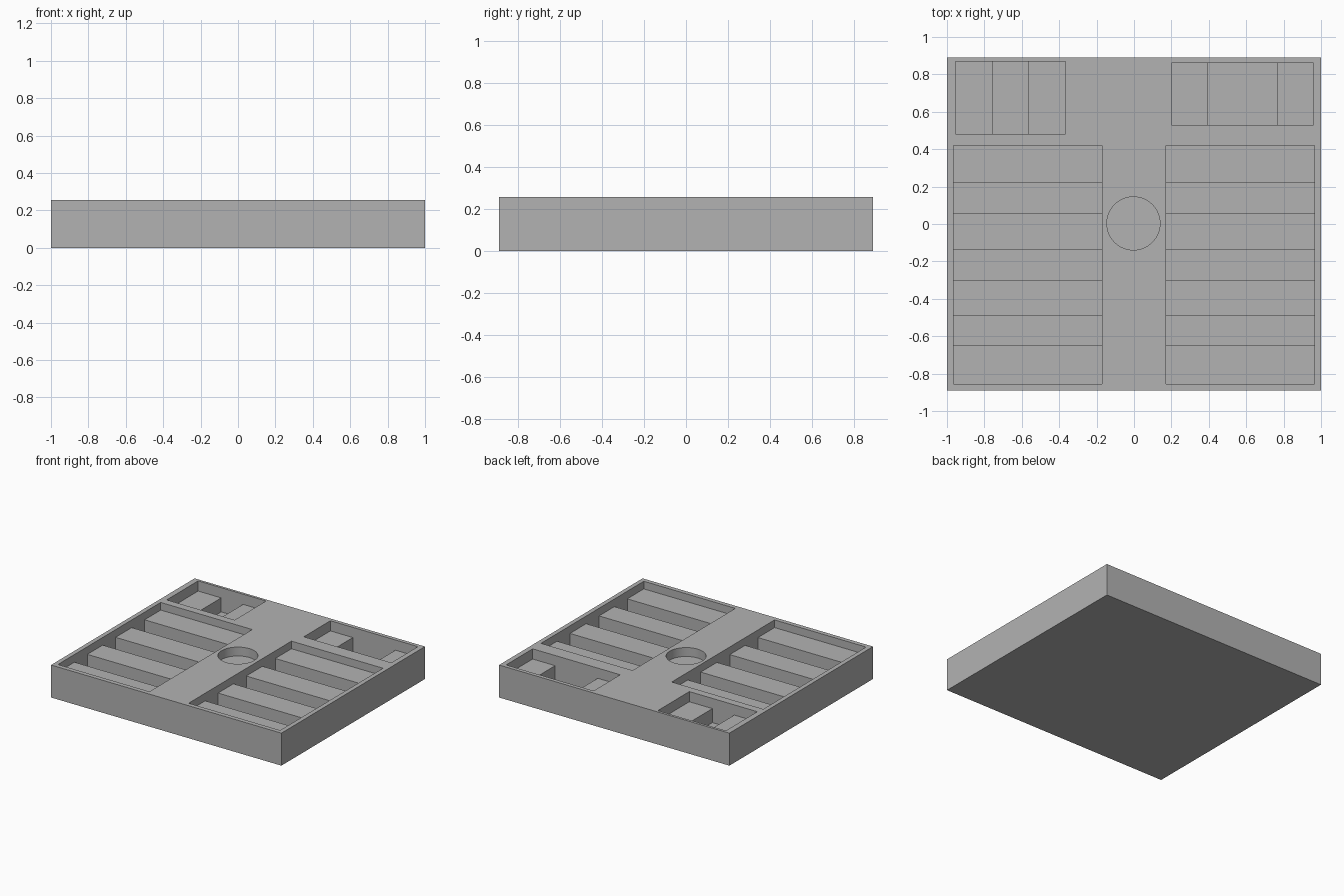
import bpy, bmesh
from mathutils import Vector

cube = bpy.data.objects.get("Cube")
if cube:
    bpy.data.objects.remove(cube)

HEIGHT = 0.255
SLOT_FLOOR = 0.065

grey = bpy.data.materials.new("plain grey")
grey.use_nodes = True
colour = (0.45, 0.45, 0.45, 1)
grey.diffuse_color = colour
grey.node_tree.nodes["Principled BSDF"].inputs["Base Color"].default_value = colour


def new_object(name, bm):
    bmesh.ops.recalc_face_normals(bm, faces=bm.faces)
    mesh = bpy.data.meshes.new(name)
    bm.to_mesh(mesh)
    bm.free()
    mesh.materials.append(grey)
    obj = bpy.data.objects.new(name, mesh)
    bpy.context.collection.objects.link(obj)
    return obj


def prism(name, points, offset):
    """Extrude a closed outline along an offset."""
    bm = bmesh.new()
    face = bm.faces.new([bm.verts.new(p) for p in points])
    out = bmesh.ops.extrude_face_region(bm, geom=[face])
    moved = [g for g in out["geom"] if isinstance(g, bmesh.types.BMVert)]
    bmesh.ops.translate(bm, verts=moved, vec=Vector(offset))
    return new_object(name, bm)


def stepped_outline(stops, ledge):
    """Pocket outline: ledges at each end, alternating with deep slots."""
    outline = [(stops[-1], HEIGHT + 0.1), (stops[0], HEIGHT + 0.1)]
    for i, (start, end) in enumerate(zip(stops, stops[1:])):
        z = SLOT_FLOOR if i % 2 else ledge
        outline += [(start, z), (end, z)]
    return outline


# Solid slab
tray = prism("tray", [(-1, -0.89, 0), (1, -0.89, 0), (1, 0.89, 0), (-1, 0.89, 0)],
             (0, 0, HEIGHT))
cutters = []

# Long ribbed pockets on both sides
ribs = stepped_outline([-0.855, -0.65, -0.49, -0.30, -0.14, 0.06, 0.22, 0.42], HEIGHT - 0.06)
for x in (-0.965, 0.17):
    cutters.append(prism("ribbed_pocket_cutter", [(x, y, z) for y, z in ribs], (0.795, 0, 0)))

# Back pockets, each with a ledge at both ends
for stops, front, back in (([-0.955, -0.755, -0.565, -0.365], 0.48, 0.87),
                           ([0.2, 0.395, 0.765, 0.96], 0.53, 0.86)):
    outline = stepped_outline(stops, HEIGHT - 0.08)
    cutters.append(prism("back_pocket_cutter", [(x, front, z) for x, z in outline],
                         (0, back - front, 0)))

# Round recess in the middle
bm = bmesh.new()
bmesh.ops.create_cone(bm, cap_ends=True, segments=64, radius1=0.142, radius2=0.142, depth=0.2)
bmesh.ops.translate(bm, verts=bm.verts, vec=(-0.003, 0.003, HEIGHT + 0.03))
cutters.append(new_object("round_recess_cutter", bm))

# Cut the pockets out of the slab
for cutter in cutters:
    cutter.hide_render = True
    mod = tray.modifiers.new(cutter.name, "BOOLEAN")
    mod.operation = "DIFFERENCE"
    mod.solver = "EXACT"
    mod.object = cutter

bpy.context.view_layer.update()
evaluated = tray.evaluated_get(bpy.context.evaluated_depsgraph_get())
result = bpy.data.meshes.new_from_object(evaluated)
tray.modifiers.clear()
tray.data = result
tray.data.materials.clear()
tray.data.materials.append(grey)
for cutter in cutters:
    bpy.data.objects.remove(cutter)

# Smooth recess wall, crisp edges elsewhere
bpy.ops.object.select_all(action="DESELECT")
tray.select_set(True)
bpy.context.view_layer.objects.active = tray
bpy.ops.object.shade_smooth_by_angle()
